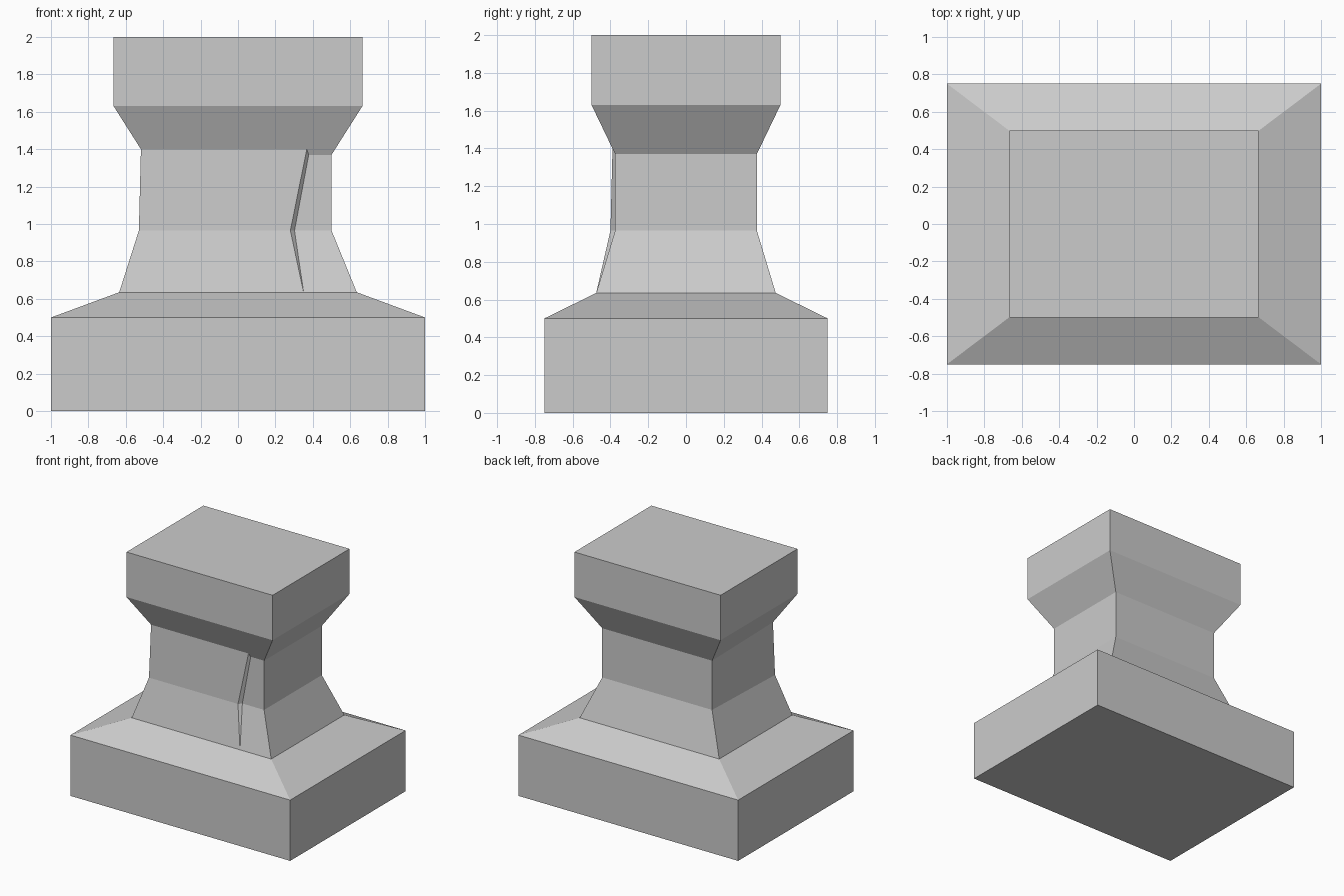
import bpy, bmesh

if "Cube" in bpy.data.objects:
    bpy.data.objects.remove(bpy.data.objects["Cube"])


def loft(name, rings):
    """Skin a closed solid through stacked four-point rings."""
    bm = bmesh.new()
    loops = [[bm.verts.new(p) for p in ring] for ring in rings]
    bm.faces.new(loops[0][::-1])
    bm.faces.new(loops[-1])
    for a, b in zip(loops, loops[1:]):
        for i in range(4):
            j = (i + 1) % 4
            bm.faces.new((a[i], a[j], b[j], b[i]))
    bmesh.ops.recalc_face_normals(bm, faces=bm.faces[:])
    mesh = bpy.data.meshes.new(name)
    bm.to_mesh(mesh)
    bm.free()
    obj = bpy.data.objects.new(name, mesh)
    bpy.context.collection.objects.link(obj)
    return obj


def rectangle(x, y, z):
    return [(-x, -y, z), (x, -y, z), (x, y, z), (-x, y, z)]


# Pedestal: half width, half depth, height
profile = [(1, .75, 0), (1, .75, .5), (.635, .475, .635), (.5, .375, .965),
           (.5, .375, 1.37), (.665, .5, 1.63), (.665, .5, 2)]
loft("pedestal", [rectangle(*level) for level in profile])

# Split slab: front left corner pushed out, ending at the crack
# ring order: front left corner, crack lip, crack root, back left corner
loft("cracked_slab", [
    [(-.635, -.475, .635), (.35, -.475, .637), (.353, -.473, .637), (-.635, .475, .635)],
    [(-.53, -.40, .965), (.28, -.40, .965), (.303, -.374, .965), (-.5, .375, .965)],
    [(-.519, -.389, 1.4), (.368, -.389, 1.4), (.38, -.374, 1.375), (-.5, .375, 1.37)],
])
